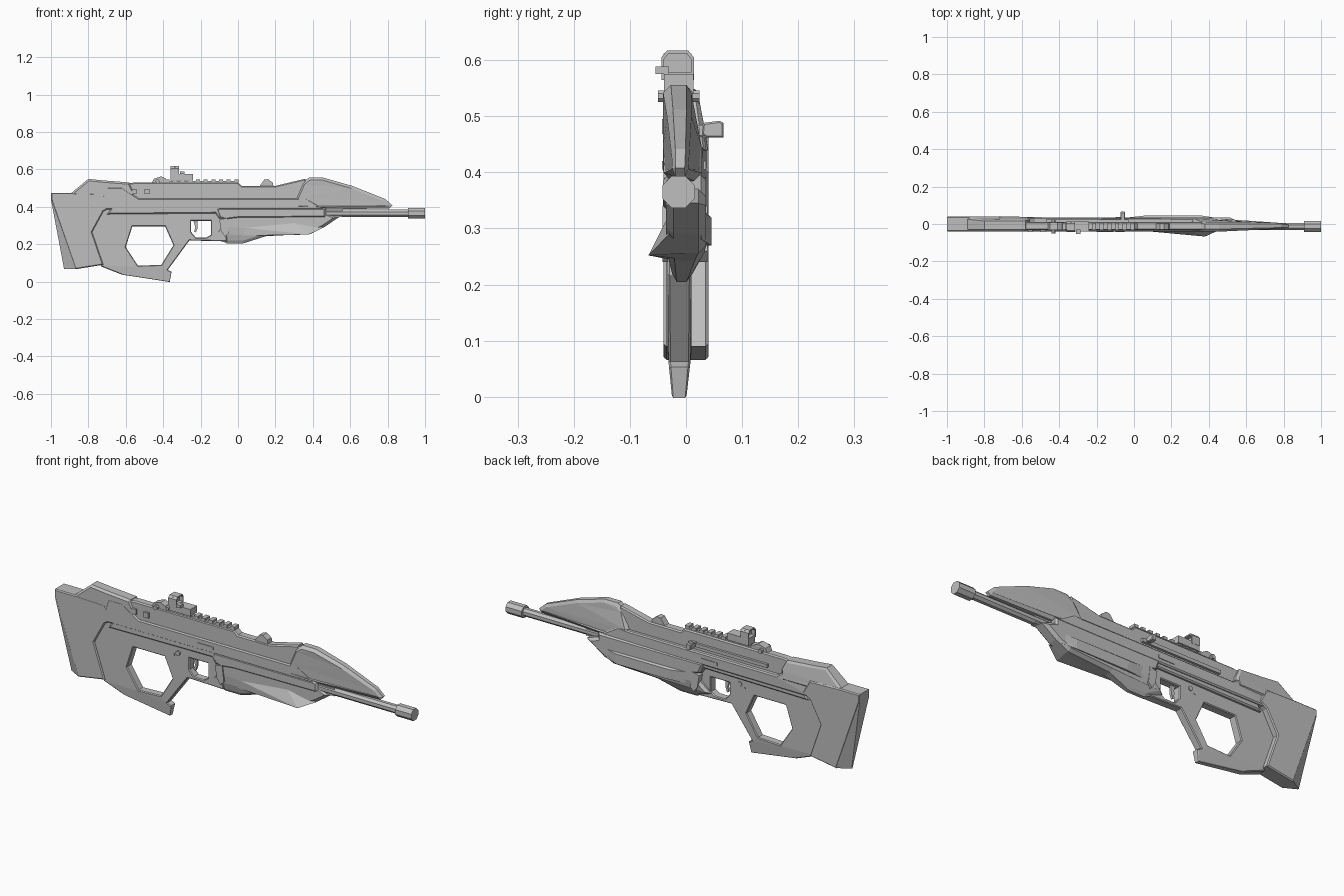
import bpy, bmesh, math
from mathutils import Matrix, Vector

if "Cube" in bpy.data.objects:
    bpy.data.objects.remove(bpy.data.objects["Cube"])

mat = bpy.data.materials.new("plain_grey")
mat.diffuse_color = (0.52, 0.52, 0.52, 1)
mat.use_nodes = True
mat.node_tree.nodes["Principled BSDF"].inputs["Base Color"].default_value = mat.diffuse_color
MID = -0.013  # y of the barrel centre plane


def finish(name, bm):
    bmesh.ops.remove_doubles(bm, verts=bm.verts, dist=1e-5)
    bmesh.ops.recalc_face_normals(bm, faces=bm.faces)
    me = bpy.data.meshes.new(name)
    bm.to_mesh(me)
    bm.free()
    me.materials.clear()
    me.materials.append(mat)
    for p in me.polygons:
        p.use_smooth = False
        p.material_index = 0
    ob = bpy.data.objects.new(name, me)
    bpy.context.collection.objects.link(ob)
    return ob


def prism(name, loops, lo, hi, chamfer=0.0, axis='Y', warp=None):
    """Chamfered plate from an outline (first loop) and holes (other loops)."""
    cu = bpy.data.curves.new(name + "_outline", 'CURVE')
    cu.dimensions, cu.fill_mode = '2D', 'BOTH'
    cu.extrude = (hi - lo) / 2 - chamfer
    cu.bevel_depth, cu.bevel_resolution, cu.offset = chamfer, 0, -chamfer
    for loop in loops:
        sp = cu.splines.new('POLY')
        sp.points.add(len(loop) - 1)
        for p, (a, b) in zip(sp.points, loop):
            p.co = (a, b, 0, 1)
        sp.use_cyclic_u = True
    tmp = bpy.data.objects.new(name + "_outline", cu)
    bpy.context.collection.objects.link(tmp)
    dg = bpy.context.evaluated_depsgraph_get()
    me = bpy.data.meshes.new_from_object(tmp.evaluated_get(dg))
    bm = bmesh.new()
    bm.from_mesh(me)
    bpy.data.objects.remove(tmp)
    bpy.data.curves.remove(cu)
    bpy.data.meshes.remove(me)
    mid = (lo + hi) / 2
    for v in bm.verts:
        a, b, t = v.co
        v.co = (a, t + mid, b) if axis == 'Y' else (t + mid, a, b)
        if warp:
            v.co = warp(v.co.copy())
    return finish(name, bm)


def hull(name, pts):
    bm = bmesh.new()
    for p in pts:
        bm.verts.new(p)
    res = bmesh.ops.convex_hull(bm, input=bm.verts)
    junk = [g for g in res["geom_interior"] if isinstance(g, bmesh.types.BMVert)]
    bmesh.ops.delete(bm, geom=junk, context='VERTS')
    return finish(name, bm)


def box(name, x0, x1, y0, y1, z0, z1):
    return hull(name, [(x, y, z) for x in (x0, x1) for y in (y0, y1) for z in (z0, z1)])


def rod(name, centre, r, length, axis='X', sides=8):
    bm = bmesh.new()
    rot = Matrix.Rotation(math.pi / 2, 4, 'Y' if axis == 'X' else 'X')
    spin = Matrix.Rotation(math.pi / sides, 4, 'Z')
    bmesh.ops.create_cone(bm, cap_ends=True, segments=sides, radius1=r, radius2=r,
                          depth=length, matrix=Matrix.Translation(Vector(centre)) @ rot @ spin)
    return finish(name, bm)


def ramp(v, a, b):
    return min(max((v - a) / (b - a), 0), 1)


def slim_back(co):
    """The rear-facing side gets thinner towards the muzzle and the top."""
    if co.y > 0:
        co.y *= (1 - 0.25 * ramp(co.x, -.6, .5)) * (1 - 0.45 * ramp(co.z, .45, .54))
    return co


def slim_below(co):
    """The fore-end narrows to a keel underneath."""
    co.y = MID + (co.y - MID) * (1 - 0.6 * ramp(co.z, .265, .21) * ramp(co.x, .3, .1))
    return co


def slim_grip(co):
    co.y = MID + (co.y - MID) * (1 - 0.4 * ramp(co.z, .08, .0))
    return co


def nose_taper(co):
    """Narrow the nose towards its tip, and its back side towards the top."""
    if co.y > MID:
        co.y -= (co.y - MID) * 0.5 * ramp(co.z, .44, .55)
    co.y = MID + (co.y - MID) * (1 - 0.62 * ramp(co.x, .45, .82))
    return co


# Stock with its stepped front edge and the wedge-shaped butt
prism("stock", [[(-1, .475), (-.89, .475), (-.72, .47), (-.68, .40), (-.72, .375), (-.78, .265),
                 (-.72, .09), (-.87, .066), (-1, .44)]], -.04, .04, .005)
hull("butt_wedge", [(-1, -.038, .472), (-1, .038, .472), (-1, -.038, .44), (-1, .038, .44),
                    (-.868, -.038, .068), (-.868, .038, .068), (-.93, -.004, .068), (-.93, .002, .068),
                    (-.9, 0, .47)])
prism("cheek_hump", [[(-.91, .45), (-.89, .475), (-.80, .549), (-.72, .541), (-.58, .53), (-.555, .48),
                      (-.56, .43), (-.9, .43)]], -.0395, .039, .010, warp=slim_back)

# Upper receiver: thin core, proud side panel, front nose
prism("receiver_core", [[(-.62, .40), (-.60, .525), (-.55, .53), (0, .53), (.02, .512), (.2, .512),
                         (.36, .55), (.4, .40)]], -.033, .012, .006)
prism("receiver_panel", [[(-.74, .385), (-.70, .505), (-.62, .505), (-.53, .445), (.32, .445),
                          (.36, .45), (.47, .385)]], -.040, .037, .006, warp=slim_back)
prism("nose_shroud", [[(.31, .39), (.31, .45), (.345, .53), (.38, .556), (.455, .556), (.61, .512),
                       (.787, .442), (.825, .408), (.81, .392), (.47, .385)]],
      -.041, .029, .014, warp=nose_taper)

# Grip frame with thumb hole and trigger opening
thumb_hole = [(-.565, .295), (-.39, .295), (-.345, .195), (-.41, .09), (-.535, .085), (-.60, .185)]
trigger_hole = [(-.25, .325), (-.145, .325), (-.145, .25), (-.17, .235), (-.225, .235), (-.25, .265)]
prism("grip_frame", [[(-.74, .39), (-.79, .265), (-.73, .08), (-.62, .037), (-.365, -.002), (-.355, .053),
                      (-.375, .063), (-.26, .22), (-.06, .215), (-.06, .39)],
                     thumb_hole, trigger_hole], -.033, .010, .004, warp=slim_grip)
prism("frame_ridge", [[(-.70, .36), (-.67, .405), (-.1, .405), (-.08, .345), (-.1, .335), (-.12, .365)]],
      -.039, .026, .006, warp=slim_back)
prism("trigger", [[(-.24, .33), (-.215, .33), (-.217, .285), (-.225, .262), (-.235, .268), (-.228, .29)]],
      MID - .006, MID + .006)

# Fore-end: body, upper band, side keel and back bulge
prism("fore_end", [[(-.15, .245), (-.06, .205), (.03, .205), (.15, .243), (.39, .256), (.46, .29),
                    (.54, .345), (.47, .37), (-.06, .37), (-.09, .30)]], -.036, .036, .014, warp=slim_below)
prism("fore_end_band", [[(-.10, .34), (-.07, .33), (.0, .338), (.47, .342), (.47, .395), (-.12, .395)]],
      -.041, .036, .009)
hull("fore_end_keel", [(.0, -.03, .245), (.38, -.067, .252), (.46, -.03, .29), (.30, -.035, .315),
                       (.02, -.034, .29), (.39, 0, .256), (.15, 0, .245)])
hull("fore_end_bulge", [(-.04, .034, .33), (-.02, .034, .27), (.06, .045, .32), (.08, .045, .27),
                        (.36, .045, .32), (.36, .045, .27), (.47, .028, .33), (.44, .028, .28),
                        (.1, 0, .3), (.4, 0, .3)])

# Barrel, muzzle and guide rod
rod("barrel", (.7, MID, .365), .021, .56)
rod("muzzle", (.955, MID, .365), .031, .09)
box("under_barrel_rod", .4, .56, MID - .015, MID + .015, .345, .385)

# Top rail with teeth
box("rail_base", -.45, 0, MID - .016, MID + .016, .525, .537)
for i in range(11):
    x = -.43 + i * .041
    box(f"rail_tooth_{i}", x, x + .022, MID - .019, MID + .019, .533, .547)

# Reflex sight: base, arched hood, knob
box("sight_base", -.36, -.24, MID - .026, MID + .026, .54, .575)
y0, y1 = -.044, .014
prism("sight_hood", [[(y0, .565), (y1, .565), (y1, .605), (y1 - .01, .617), (y0 + .01, .617), (y0, .605)],
                     [(y0 + .005, .578), (y1 - .005, .578), (y1 - .005, .602), (y1 - .012, .611),
                      (y0 + .012, .611), (y0 + .005, .602)]], -.36, -.315, 0, axis='X')
box("sight_lens", -.34, -.335, y0 + .004, y1 - .004, .575, .612)
box("sight_knob", -.31, -.285, -.054, -.03, .575, .589)

# Folding rear and front sights
hull("rear_sight", [(x, y, z) for x, z in ((-.46, .53), (-.45, .55), (-.41, .563), (-.385, .55), (-.375, .53))
                    for y in (MID - .02, MID + .02)])
rod("rear_sight_pin", (-.43, MID, .536), .011, .074, 'Y')
hull("front_sight", [(x, y, z) for x, z in ((.115, .51), (.14, .545), (.16, .548), (.185, .53), (.19, .51))
                     for y in (MID - .017, MID + .017)])

# Side details: studs, latch, pins, ejection plate
for i, x in enumerate((-.555, -.487)):
    box(f"side_stud_{i}", x - .013, x + .013, -.043, 0, .468, .495)
hull("magazine_latch", [(x, y, z) for x, z in ((-.10, .33), (-.06, .34), (-.05, .26), (-.07, .24), (-.09, .27))
                        for y in (-.042, .038)])
box("ejection_plate", -.2, -.11, -.043, .036, .405, .42)
rod("selector_pin", (-.31, MID, .335), .012, .056, 'Y')
rod("small_pin", (-.335, MID, .32), .006, .05, 'Y', 6)

# Back side: guide strip and charging handle
box("guide_strip", -.47, -.03, 0, .024, .463, .48)
box("charging_arm", -.07, -.05, 0, .045, .466, .484)
prism("charging_handle", [[(.028, .468), (.036, .462), (.067, .462), (.067, .488), (.06, .492), (.03, .488)]],
      -.072, -.048, .003, axis='X')
